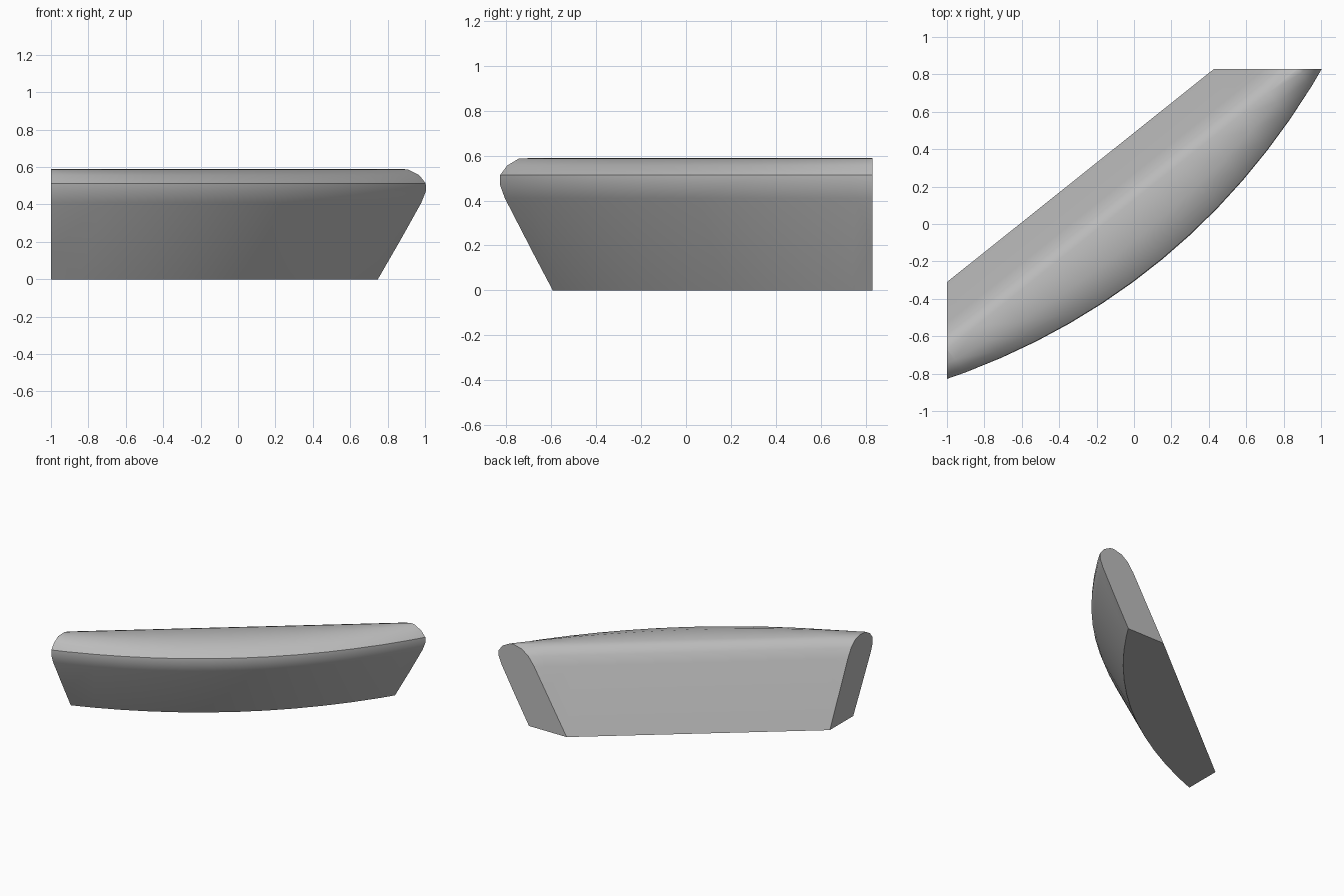
import bpy, bmesh
from mathutils import Vector
from math import radians

if "Cube" in bpy.data.objects:
    bpy.data.objects.remove(bpy.data.objects["Cube"], do_unlink=True)

# One plain grey
grey = bpy.data.materials.new("plain grey")
grey.use_nodes = True
grey.diffuse_color = (0.5, 0.5, 0.5, 1)
grey.node_tree.nodes["Principled BSDF"].inputs["Base Color"].default_value = (0.5, 0.5, 0.5, 1)

# Cross-section: middle offset, bow, height; the back is straight, the front bows out
PROFILE = [
    (-0.381, 0, 0), (-0.21, 0, 0.465), (-0.18, 0, 0.53), (-0.145, 0, 0.572), (-0.10, 0, 0.59),
    (0.07, 0.085, 0.586), (0.18, 0.124, 0.556), (0.238, 0.140, 0.513),
    (0.242, 0.142, 0.47), (0.22, 0.142, 0.41), (0.02, 0.150, 0),
]
ALONG = Vector((0.782, 0.624, 0))
ACROSS = Vector((0.624, -0.782, 0))
STATIONS = 19
REACH = 1.8


def place(row, t):
    offset, bow, height = row
    n = offset - bow * t * t - (0.017 * t if bow else 0)
    return ALONG * t + ACROSS * n + Vector((0, 0, height))


# Loft the section along the length
bm = bmesh.new()
rings = []
for i in range(STATIONS):
    t = REACH * (2 * i / (STATIONS - 1) - 1)
    rings.append([bm.verts.new(place(row, t)) for row in PROFILE])
for a, b in zip(rings, rings[1:]):
    for j in range(len(PROFILE)):
        k = (j + 1) % len(PROFILE)
        bm.faces.new((a[j], a[k], b[k], b[j]))

# Trim both ends square to the axes and cap them
for point, normal in (((-1, 0, 0), (-1, 0, 0)), ((0, 0.83, 0), (0, 1, 0))):
    cut = bmesh.ops.bisect_plane(bm, geom=bm.verts[:] + bm.edges[:] + bm.faces[:],
                                 plane_co=point, plane_no=normal, clear_outer=True)
    rim = [e for e in cut["geom_cut"] if isinstance(e, bmesh.types.BMEdge)]
    bmesh.ops.contextual_create(bm, geom=rim)
bmesh.ops.recalc_face_normals(bm, faces=bm.faces)

mesh = bpy.data.meshes.new("curved_block")
bm.to_mesh(mesh)
bm.free()
mesh.materials.append(grey)
block = bpy.data.objects.new("curved_block", mesh)
bpy.context.collection.objects.link(block)
bpy.context.view_layer.objects.active = block
block.select_set(True)
bpy.ops.object.shade_smooth_by_angle(angle=radians(30))
